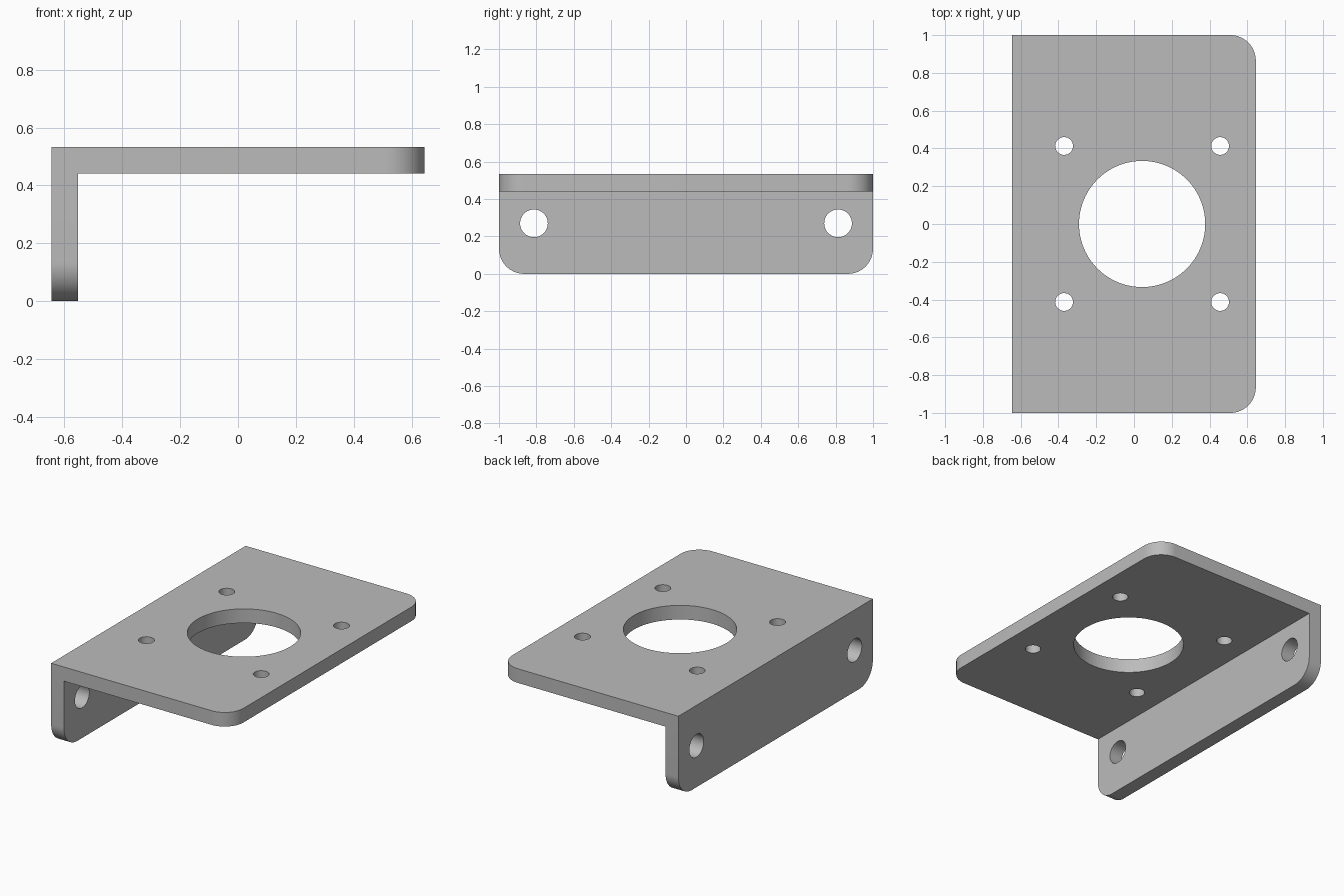
import bpy
import bmesh
from math import pi
from mathutils import Matrix, Vector

cube = bpy.data.objects.get("Cube")
if cube:
    bpy.data.objects.remove(cube, do_unlink=True)

HALF_X, HALF_Y, HEIGHT = 0.645, 1.0, 0.533
THICK, CORNER = 0.092, 0.135
CENTRE_X, BOLT = 0.043, 0.413

grey = bpy.data.materials.new("plain_grey")
grey.use_nodes = True
colour = (0.5, 0.5, 0.5, 1)
grey.diffuse_color = colour
grey.node_tree.nodes["Principled BSDF"].inputs["Base Color"].default_value = colour


def add_object(name, bm):
    mesh = bpy.data.meshes.new(name)
    bmesh.ops.recalc_face_normals(bm, faces=bm.faces)
    bm.to_mesh(mesh)
    bm.free()
    mesh.materials.append(grey)
    obj = bpy.data.objects.new(name, mesh)
    bpy.context.collection.objects.link(obj)
    return obj


# L-shaped bracket: profile extruded along its length
inner_x, inner_z = -HALF_X + THICK, HEIGHT - THICK
profile = [(-HALF_X, 0), (inner_x, 0), (inner_x, inner_z),
           (HALF_X, inner_z), (HALF_X, HEIGHT), (-HALF_X, HEIGHT)]
bm = bmesh.new()
face = bm.faces.new([bm.verts.new((x, -HALF_Y, z)) for x, z in profile])
side = bmesh.ops.extrude_face_region(bm, geom=[face])["geom"]
bmesh.ops.translate(bm, vec=(0, 2 * HALF_Y, 0),
                    verts=[v for v in side if isinstance(v, bmesh.types.BMVert)])


# Round the four free corners
def is_free_corner(edge):
    a, b = (v.co for v in edge.verts)
    if abs(a.y - b.y) > 0.01:
        return False
    at_tip = min(a.x, b.x) > HALF_X - 0.01
    at_foot = max(a.z, b.z) < 0.01
    return at_tip or at_foot


bmesh.ops.bevel(bm, geom=[e for e in bm.edges if is_free_corner(e)],
                offset=CORNER, segments=16, profile=0.5, affect='EDGES')
bracket = add_object("bracket", bm)

# Hole cutters: centre bore, four bolt holes, two wall holes
bm = bmesh.new()


def add_cutter(centre, radius, rotation=Matrix(), segments=48):
    bmesh.ops.create_cone(bm, cap_ends=True, segments=segments,
                          radius1=radius, radius2=radius, depth=THICK * 3,
                          matrix=Matrix.Translation(Vector(centre)) @ rotation)


plate_z = HEIGHT - THICK / 2
add_cutter((CENTRE_X, 0, plate_z), 0.334, segments=96)
for sy in (-1, 1):
    for sx in (-1, 1):
        add_cutter((CENTRE_X + sx * BOLT, sy * BOLT, plate_z), 0.047)
    add_cutter((-HALF_X + THICK / 2, sy * 0.813, 0.27), 0.074,
               Matrix.Rotation(pi / 2, 4, 'Y'))
cutters = add_object("hole_cutters", bm)
cutters.hide_render = True

# Cut the holes, then drop the cutters
cut = bracket.modifiers.new("holes", 'BOOLEAN')
cut.operation = 'DIFFERENCE'
cut.solver = 'EXACT'
cut.object = cutters
bpy.ops.object.select_all(action='DESELECT')
bpy.context.view_layer.objects.active = bracket
bracket.select_set(True)
bpy.ops.object.modifier_apply(modifier=cut.name)
bpy.data.objects.remove(cutters, do_unlink=True)
bpy.ops.object.shade_smooth_by_angle()
